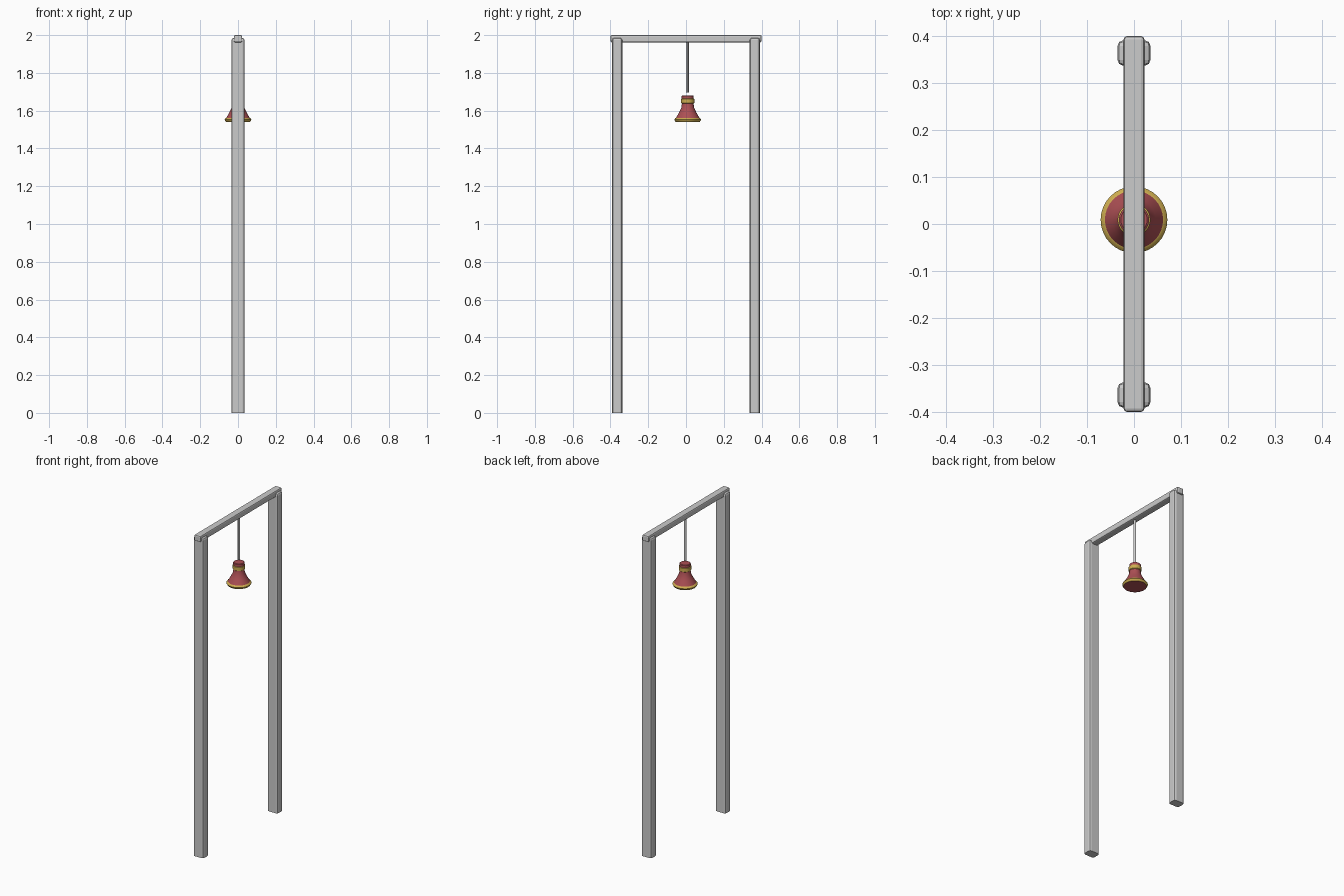
import bpy, bmesh, math

if "Cube" in bpy.data.objects:
    bpy.data.objects.remove(bpy.data.objects["Cube"])


def material(name, color):
    m = bpy.data.materials.new(name)
    m.diffuse_color = color
    m.use_nodes = True
    m.node_tree.nodes["Principled BSDF"].inputs["Base Color"].default_value = m.diffuse_color
    return m


RED = material("red", (0.42, 0.08, 0.09, 1))
GOLD = material("gold", (0.62, 0.42, 0.08, 1))


def add_object(name, bm):
    me = bpy.data.meshes.new(name)
    bmesh.ops.recalc_face_normals(bm, faces=bm.faces)
    bm.to_mesh(me)
    bm.free()
    ob = bpy.data.objects.new(name, me)
    bpy.context.collection.objects.link(ob)
    return ob


def bevelled_box(name, center, size, bevel, segments, flat_bottom=False):
    bm = bmesh.new()
    bmesh.ops.create_cube(bm, size=1)
    for v in bm.verts:
        v.co = [c + s * k for c, s, k in zip(center, size, v.co)]
    low = center[2] - size[2] / 2 + 1e-4
    edges = [e for e in bm.edges
             if not flat_bottom or any(v.co.z > low for v in e.verts)]
    bmesh.ops.bevel(bm, geom=edges, offset=bevel, segments=segments,
                    profile=0.5, affect='EDGES')
    return add_object(name, bm)


def lathe(name, profile, bands, y, sides=32):
    """Closed surface of revolution; bands are profile spans that are gold."""
    bm = bmesh.new()
    rings = [[bm.verts.new((r * math.cos(a), y + r * math.sin(a), z))
              for a in (2 * math.pi * i / sides for i in range(sides))]
             for r, z in profile]
    for k in range(len(rings) - 1):
        a, b = rings[k], rings[k + 1]
        for i in range(sides):
            j = (i + 1) % sides
            f = bm.faces.new((a[i], a[j], b[j], b[i]))
            f.material_index = 1 if k in bands else 0
    bm.faces.new(rings[0])
    bm.faces.new(rings[-1])
    return add_object(name, bm)


# Two uprights
for side, label in ((-1, "left_post"), (1, "right_post")):
    bevelled_box(label, (0, side * 0.364, 0.9925), (0.07, 0.054, 1.985),
                 0.012, 2, flat_bottom=True)

# Crossbar
bevelled_box("crossbar", (0, 0, 1.981), (0.044, 0.8, 0.038), 0.007, 2)

# Hanging rod
rod = lathe("hanging_rod", [(0.008, 1.695), (0.008, 1.97)], (), 0.007, 12)

# Bell with gold collar and rim
bell = lathe("bell", [
    (0.028, 1.681), (0.032, 1.678), (0.032, 1.664),
    (0.035, 1.662), (0.035, 1.640), (0.031, 1.637),
    (0.034, 1.615), (0.046, 1.590), (0.062, 1.562),
    (0.066, 1.560), (0.071, 1.553), (0.068, 1.546), (0.064, 1.541),
], (2, 3, 4, 8, 9, 10, 11), 0.009)
bell.data.materials.append(RED)
bell.data.materials.append(GOLD)

# Smooth the round parts, keep edges crisp
bpy.ops.object.select_all(action='DESELECT')
for ob in (rod, bell):
    ob.select_set(True)
bpy.context.view_layer.objects.active = bell
bpy.ops.object.shade_smooth_by_angle(angle=math.radians(30))
